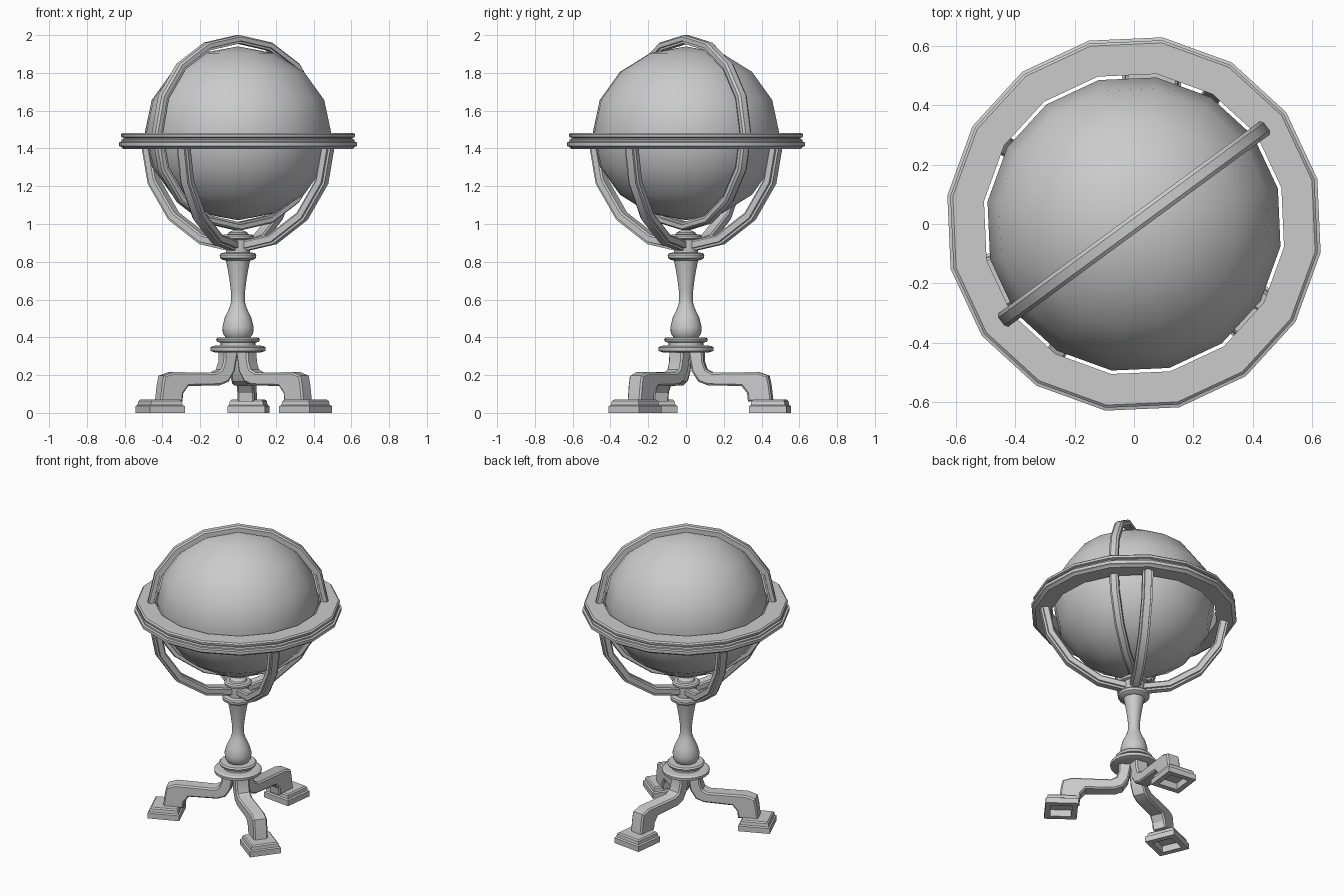
import bpy, bmesh
from math import radians, cos, sin, pi
from mathutils import Matrix

if "Cube" in bpy.data.objects:
    bpy.data.objects.remove(bpy.data.objects["Cube"])

TURN = 36.3                                   # heading of the meridian plane


def finish(name, bm, matrix=Matrix(), angle=30):
    bmesh.ops.remove_doubles(bm, verts=bm.verts, dist=1e-5)
    bmesh.ops.dissolve_degenerate(bm, edges=bm.edges, dist=1e-5)
    bmesh.ops.transform(bm, matrix=matrix, verts=bm.verts)
    bmesh.ops.recalc_face_normals(bm, faces=bm.faces)
    me = bpy.data.meshes.new(name)
    bm.to_mesh(me)
    bm.free()
    ob = bpy.data.objects.new(name, me)
    bpy.context.collection.objects.link(ob)
    bpy.ops.object.select_all(action='DESELECT')
    ob.select_set(True)
    bpy.context.view_layer.objects.active = ob
    bpy.ops.object.shade_smooth_by_angle(angle=radians(angle))
    return ob


def spin(name, prof, n, matrix=Matrix(), a0=0, sweep=360, loop=True):
    """Turn a (radius, height) profile about the local z axis."""
    bm = bmesh.new()
    full = sweep == 360
    count = n if full else n + 1
    rows = []
    for i in range(count):
        a = radians(a0 + sweep * i / n)
        rows.append([bm.verts.new((r * cos(a), r * sin(a), h)) for r, h in prof])
    m = len(prof)
    for i in range(n):
        p, q = rows[i], rows[(i + 1) % count]
        for j in range(m if loop else m - 1):
            k = (j + 1) % m
            bm.faces.new((p[j], p[k], q[k], q[j]))
    if not full:
        bm.faces.new(rows[0])
        bm.faces.new(rows[-1])
    return finish(name, bm, matrix)


def rot(a, axis='Z'):
    return Matrix.Rotation(radians(a), 4, axis)


def move(x, y, z):
    return Matrix.Translation((x, y, z))


# Globe, slightly flattened
bm = bmesh.new()
bmesh.ops.create_uvsphere(bm, u_segments=16, v_segments=8, radius=0.5)
finish("globe", bm, move(0, 0, 1.48) @ rot(TURN) @ Matrix.Diagonal((1, 1, 0.92, 1)))

# Upright meridian ring
section = [(0.555, -0.016), (0.555, 0.016), (0.546, 0.028), (0.522, 0.028),
           (0.520, 0.020), (0.508, 0.020), (0.508, -0.020), (0.520, -0.020),
           (0.522, -0.028), (0.546, -0.028)]
spin("meridian_ring", section, 16,
     move(0, 0, 1.4825) @ Matrix.Diagonal((1, 1, 0.5175 / 0.555, 1)) @ rot(TURN) @ rot(90, 'X'))

# Flat horizon ring with moulded rim
rim = [(0.512, 1.482), (0.618, 1.482), (0.627, 1.474), (0.625, 1.460), (0.612, 1.456),
       (0.612, 1.450), (0.624, 1.446), (0.624, 1.436), (0.637, 1.432), (0.637, 1.412),
       (0.625, 1.408), (0.615, 1.397), (0.512, 1.397)]
spin("horizon_ring", rim, 16, rot(TURN))

# Four curved arms from the hub to the horizon ring
bar = [(0.592, -0.020), (0.592, 0.020), (0.580, 0.022), (0.578, 0.033), (0.546, 0.033),
       (0.537, 0.026), (0.537, -0.026), (0.546, -0.033), (0.578, -0.033), (0.580, -0.022)]
for i in range(4):
    spin(f"cradle_arm_{i + 1}", bar, 4,
         move(0, 0, 1.44) @ rot(TURN + 22.5 + 90 * i) @ rot(90, 'X'), -90, 90)

# Turned column with hub and pivot
column = [(0, 0.985), (0.015, 0.978), (0.022, 0.968), (0.050, 0.955), (0.055, 0.946),
          (0.075, 0.944), (0.084, 0.936), (0.082, 0.922), (0.066, 0.916), (0.064, 0.850),
          (0.092, 0.845), (0.097, 0.836), (0.095, 0.820), (0.080, 0.810), (0.064, 0.806),
          (0.058, 0.780), (0.046, 0.710), (0.037, 0.640), (0.036, 0.590), (0.046, 0.555),
          (0.070, 0.505), (0.083, 0.455), (0.080, 0.420), (0.066, 0.400), (0.108, 0.399),
          (0.116, 0.390), (0.110, 0.376), (0.092, 0.372), (0.092, 0.357), (0.135, 0.355),
          (0.147, 0.346), (0.145, 0.328), (0.125, 0.321), (0, 0.321)]
spin("column", column, 24, loop=False)

# Three legs and stepped, hollow feet
side = [(0.015, 0.33), (0.095, 0.33), (0.098, 0.27), (0.112, 0.23), (0.145, 0.213),
        (0.385, 0.216), (0.442, 0.197), (0.452, 0.15), (0.463, 0.06), (0.335, 0.06),
        (0.330, 0.105), (0.300, 0.142), (0.120, 0.146), (0.070, 0.165), (0.035, 0.22)]


def square(bm, half, z):
    return [bm.verts.new((x * half, y * half, z))
            for x, y in ((-1, -1), (1, -1), (1, 1), (-1, 1))]


for i in range(3):
    heading = rot(83 + 120 * i)
    bm = bmesh.new()
    face = bm.faces.new([bm.verts.new((r, -0.045, z)) for r, z in side])
    ext = bmesh.ops.extrude_face_region(bm, geom=[face])
    bmesh.ops.translate(bm, vec=(0, 0.09, 0),
                        verts=[v for v in ext["geom"] if isinstance(v, bmesh.types.BMVert)])
    rims = [e for e in bm.edges if abs(e.verts[0].co.y - e.verts[1].co.y) < 1e-4]
    bmesh.ops.bevel(bm, geom=rims, offset=0.009, segments=1, affect='EDGES')
    finish(f"leg_{i + 1}", bm, heading)

    bm = bmesh.new()
    steps = [(0.065, 0.045), (0.065, 0), (0.100, 0), (0.100, 0.036), (0.091, 0.042),
             (0.088, 0.062), (0.080, 0.070)]
    loops = [square(bm, h, z) for h, z in steps]
    for a, b in zip(loops, loops[1:]):
        for k in range(4):
            bm.faces.new((a[k], a[(k + 1) % 4], b[(k + 1) % 4], b[k]))
    bm.faces.new(loops[0])
    bm.faces.new(loops[-1])
    finish(f"foot_{i + 1}", bm, heading @ move(0.448, 0, 0))
